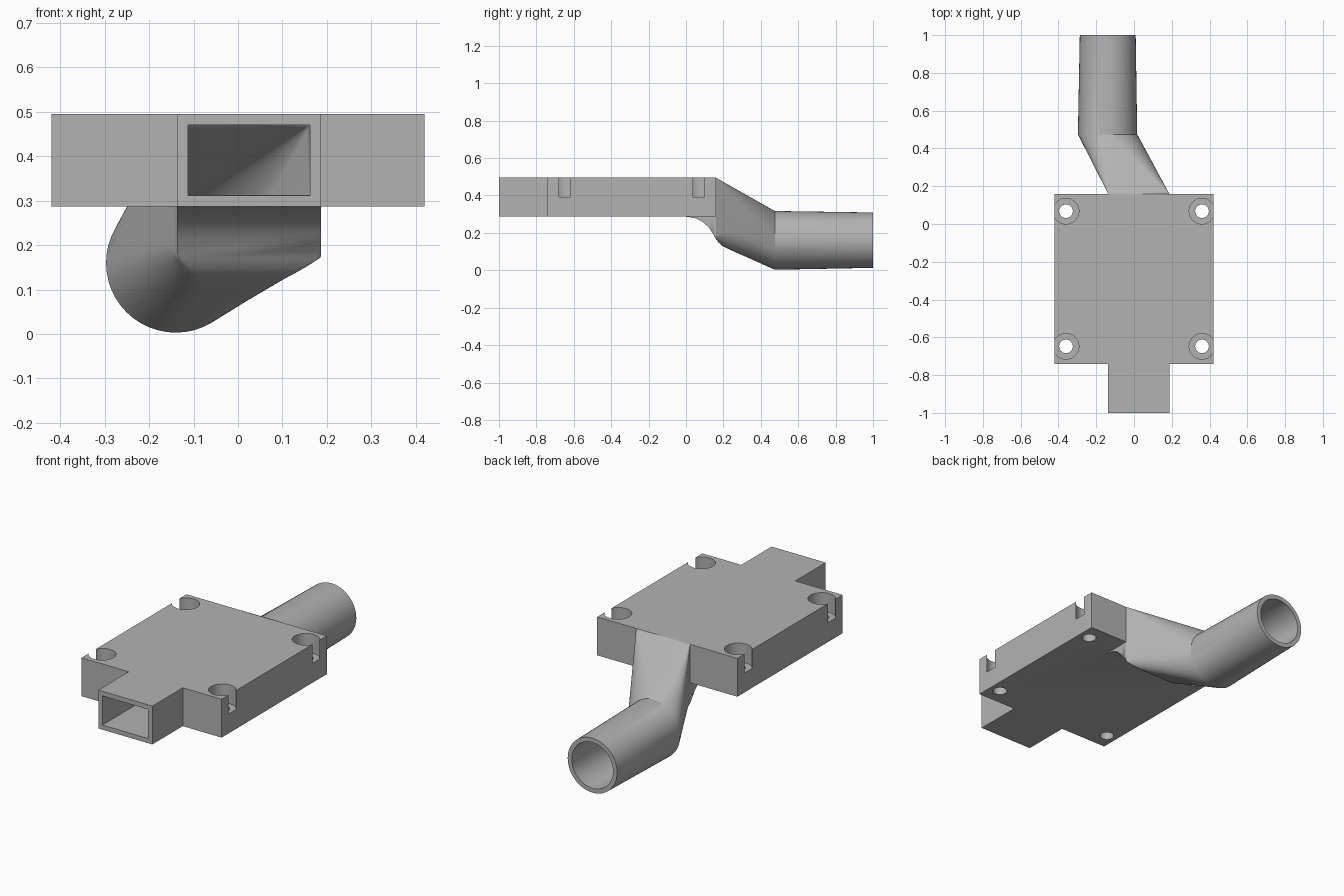
import bpy, bmesh, math

if "Cube" in bpy.data.objects:
    bpy.data.objects.remove(bpy.data.objects["Cube"])

grey = bpy.data.materials.new("plain grey")
grey.use_nodes = True
colour = (0.45, 0.45, 0.45, 1)
grey.diffuse_color = colour
grey.node_tree.nodes["Principled BSDF"].inputs["Base Color"].default_value = colour


def finish(bm, name):
    bmesh.ops.remove_doubles(bm, verts=bm.verts, dist=0.0002)
    bmesh.ops.triangulate(bm, faces=[f for f in bm.faces if len(f.verts) == 4])
    bmesh.ops.recalc_face_normals(bm, faces=bm.faces)
    mesh = bpy.data.meshes.new(name)
    bm.to_mesh(mesh)
    bm.free()
    mesh.materials.append(grey)
    obj = bpy.data.objects.new(name, mesh)
    bpy.context.collection.objects.link(obj)
    return obj


def loft(name, rings):
    """Skin a list of equal-length point rings and cap both ends."""
    bm = bmesh.new()
    loops = [[bm.verts.new(p) for p in ring] for ring in rings]
    for a, b in zip(loops, loops[1:]):
        for i in range(len(a)):
            j = (i + 1) % len(a)
            bm.faces.new((a[i], a[j], b[j], b[i]))
    bm.faces.new(loops[0])
    bm.faces.new(loops[-1])
    return finish(bm, name)


def section(y, x0, x1, z0, z1, top_r, low_r, steps=12):
    """Rectangle across y with separately rounded top and bottom corners."""
    pts = []
    corners = ((x1, z1, -1, -1, top_r), (x0, z1, 1, -1, top_r),
               (x0, z0, 1, 1, low_r), (x1, z0, -1, 1, low_r))
    for k, (x, z, sx, sz, r) in enumerate(corners):
        for i in range(steps + 1):
            a = math.pi / 2 * (k + i / steps)
            pts.append((x + sx * r + r * math.cos(a), y, z + sz * r + r * math.sin(a)))
    return pts


def cylinder(name, x, y, r, z0, z1):
    angles = [math.tau * i / 48 for i in range(48)]
    return loft(name, [[(x + r * math.cos(a), y + r * math.sin(a), z) for a in angles]
                       for z in (z0, z1)])


def combine(target, other, operation):
    mod = target.modifiers.new("combine", 'BOOLEAN')
    mod.operation, mod.solver, mod.object = operation, 'EXACT', other
    bpy.context.view_layer.objects.active = target
    bpy.ops.object.modifier_apply(modifier=mod.name)
    bpy.data.objects.remove(other)


LEFT, RIGHT, LOW, HIGH = -0.137, 0.187, 0.287, 0.495
START, END = 0.16, 0.475


def lerp(a, b, t):
    return a + (b - a) * t


def duct(wall):
    """Rings of the outlet, from square neck to round pipe, inset by the wall."""
    w = wall
    rings = []
    # Square neck, dropping out of the underside in a concave sweep
    for y, z in ((-0.005, LOW + 0.0005), (0.05, 0.278), (0.09, 0.258),
                 (0.12, 0.23), (0.145, 0.195)):
        top = HIGH - w if w else 0.45
        rings.append(section(y, LEFT + w, RIGHT - w, z + w, top, 0, 0))
    # Rectangle blending to a circle
    for y, z, r in ((START, 0.168, 0.01), (0.175, 0.147, 0.045), (0.195, 0.13, 0.07),
                    (0.23, 0.112, 0.09), (0.35, 0.059, 0.125), (END, 0.003, 0.157)):
        t = (y - START) / (END - START)
        rings.append(section(y, lerp(LEFT, -0.297, t) + w, lerp(RIGHT, 0.017, t) - w,
                             z + w, lerp(HIGH, 0.317, t) - w,
                             max(0, 0.157 * t - w * t), max(0, r - w * t)))
    # Slightly tapered pipe
    r = 0.148 - w
    y = 1.05 if w else 1
    rings.append(section(y, -0.139 - r, -0.139 + r, 0.161 - r, 0.161 + r, r, r))
    return rings


# Mounting block with its square inlet
outline = [(-0.42, -0.74), (LEFT, -0.74), (LEFT, -1), (RIGHT, -1), (RIGHT, -0.74),
           (0.42, -0.74), (0.42, START), (-0.42, START)]
body = loft("duct_adapter_body", [[(x, y, z) for x, y in outline] for z in (LOW, HIGH)])

# Offset outlet pipe
combine(body, loft("outlet_pipe", duct(0)), 'UNION')

# Hollow air passage, running from the inlet through the pipe
wall = 0.025
inlet = section(-1.1, LEFT + wall, RIGHT - wall, LOW + wall, HIGH - wall, 0, 0)
combine(body, loft("passage_cutter", [inlet] + duct(wall)), 'DIFFERENCE')

# Counterbored screw holes
for x in (-0.36, 0.36):
    for y in (-0.648, 0.068):
        combine(body, cylinder("counterbore_cutter", x, y, 0.068, 0.392, 0.6), 'DIFFERENCE')
        combine(body, cylinder("screw_hole_cutter", x, y, 0.036, 0.2, 0.45), 'DIFFERENCE')

bpy.ops.object.select_all(action='DESELECT')
body.select_set(True)
bpy.context.view_layer.objects.active = body
bpy.ops.object.shade_smooth_by_angle(angle=math.radians(24))
